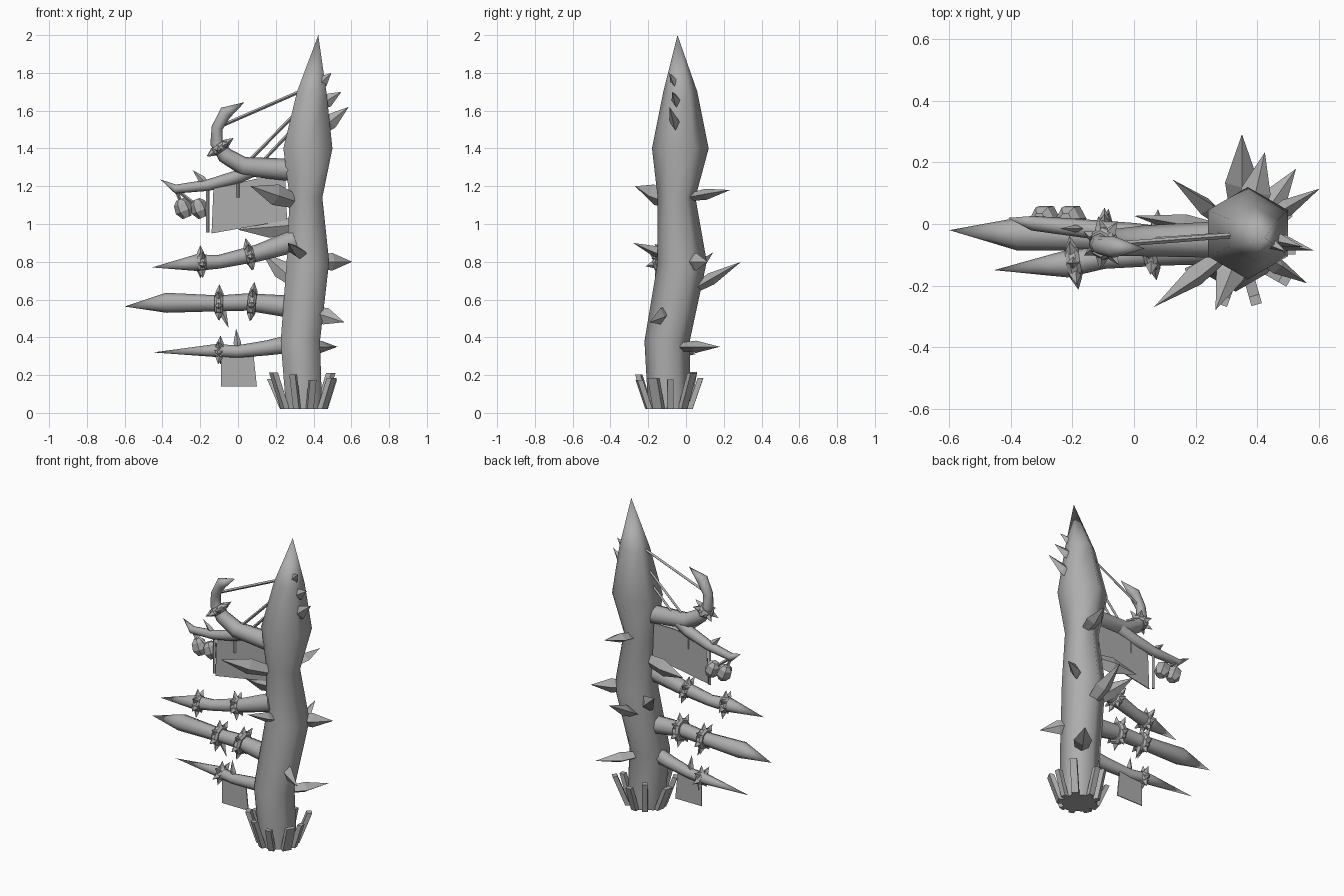
import bpy, bmesh, math, random
from mathutils import Vector

cube = bpy.data.objects.get("Cube")
if cube:
    bpy.data.objects.remove(cube)

UP, BACK = Vector((0, 0, 1)), Vector((0, 1, 0))
rng = random.Random(4)

grey = (0.42, 0.42, 0.42, 1)
material = bpy.data.materials.new("weathered grey")
material.use_nodes = True
material.diffuse_color = grey
material.node_tree.nodes["Principled BSDF"].inputs["Base Color"].default_value = grey


def finish(name, bm, smooth=False):
    bmesh.ops.recalc_face_normals(bm, faces=bm.faces)
    mesh = bpy.data.meshes.new(name)
    bm.to_mesh(mesh)
    bm.free()
    mesh.materials.append(material)
    part = bpy.data.objects.new(name, mesh)
    bpy.context.collection.objects.link(part)
    if smooth:
        bpy.ops.object.select_all(action="DESELECT")
        part.select_set(True)
        bpy.context.view_layer.objects.active = part
        bpy.ops.object.shade_smooth_by_angle(angle=math.radians(70))


def frame(direction):
    reference = UP if abs(direction.y) > 0.8 else BACK
    side = reference.cross(direction).normalized()
    return side, direction.cross(side)


def loft(bm, path, radii, sides, turn=0, flat=1, level=False):
    """Skin rings along a path; a zero radius closes to a point."""
    rings = []
    last = len(path) - 1
    for i, (point, radius) in enumerate(zip(path, radii)):
        along = (path[min(i + 1, last)] - path[max(i - 1, 0)]).normalized()
        u, v = frame(UP if level else along)
        count = sides if radius else 1
        angles = [turn + math.tau * k / sides for k in range(count)]
        rings.append([bm.verts.new(point + radius * (u * math.cos(a) + v * flat * math.sin(a)))
                      for a in angles])
    for lower, upper in zip(rings, rings[1:]):
        for k in range(sides):
            j = (k + 1) % sides
            if len(upper) == 1:
                bm.faces.new((lower[k], lower[j], upper[0]))
            else:
                bm.faces.new((lower[k], lower[j], upper[j], upper[k]))
    for end in (rings[0], rings[-1]):
        if len(end) > 1:
            bm.faces.new(end)


def tube(name, path, radii, sides, smooth=False, **options):
    bm = bmesh.new()
    loft(bm, path, radii, sides, **options)
    finish(name, bm, smooth)


def thorn(name, base, tip, radius):
    tube(name, [base, base.lerp(tip, 0.4), tip], [radius * 0.7, radius, 0], 4, flat=0.6)


# Trunk: crooked six-sided post with a pointed head
trunk = [Vector(p) for p in (
    (0.35, -0.09, 0.02), (0.33, -0.1, 0.38), (0.37, -0.02, 0.8), (0.36, -0.05, 1.14),
    (0.37, -0.03, 1.4), (0.39, -0.03, 1.7), (0.425, -0.045, 2))]
tube("trunk", trunk, [0.11, 0.12, 0.13, 0.1, 0.15, 0.09, 0], 6, True,
     turn=math.radians(30), level=True)


def trunk_at(height):
    for a, b in zip(trunk, trunk[1:]):
        if height <= b.z:
            return a.lerp(b, (height - a.z) / (b.z - a.z))


# Large thorns: height on the trunk, heading in degrees, reach, rise
for height, heading, reach, rise in (
        (1.7, -30, 0.12, 0.1), (1.6, -15, 0.17, 0.1), (1.45, -15, 0.22, 0.17),
        (0.8, 30, 0.27, 0), (0.55, -30, 0.25, -0.07), (0.35, 55, 0.34, 0),
        (1.1, -143, 0.37, 0.1), (1.13, 77, 0.29, 0.05), (0.8, -112, 0.28, 0.1),
        (0.6, 90, 0.35, 0.2), (0.65, 140, 0.3, 0.2), (1, 170, 0.37, -0.03)):
    heading = math.radians(heading)
    out = Vector((math.cos(heading), math.sin(heading), 0))
    root = trunk_at(height)
    tip = root + out * reach + UP * rise
    thorn("trunk_thorn", root.lerp(tip, 0.25), tip, 0.02 + reach / 10)

# Wooden stakes driven in around the foot, leaning outward
stakes = 9
for k in range(stakes):
    angle = math.tau * k / stakes + rng.uniform(0, 0.2)
    out = Vector((math.cos(angle), math.sin(angle), 0))
    side = out.cross(UP) * rng.uniform(0.015, 0.03)
    foot = trunk[0] + out * 0.11
    head = foot + out * rng.uniform(0.03, 0.08) + UP * rng.uniform(0.15, 0.2)
    bm = bmesh.new()
    corners = [bm.verts.new(end + side * s + out * depth)
               for end in (foot, head) for s in (-1, 1) for depth in (-0.015, 0.015)]
    bmesh.ops.convex_hull(bm, input=corners)
    finish("foot_stake", bm)


# Branches: stations of (x, z, radius), drifting sideways from y_root to y_tip
def branch(name, stations, y_root, y_tip):
    drift = (y_tip - y_root) / (len(stations) - 1)
    path = [Vector((x, y_root + drift * i, z)) for i, (x, z, _) in enumerate(stations)]
    radii = [r for _, _, r in stations]
    tube(name, path, radii, 8, True)
    return path, radii


upper = branch("upper_spear", ((0.3, 0.91, 0.06), (0.1, 0.845, 0.045), (-0.1, 0.8, 0.036),
                               (-0.22, 0.795, 0.044), (-0.455, 0.77, 0)), -0.07, -0.15)
middle = branch("middle_spear", ((0.3, 0.56, 0.06), (0.05, 0.587, 0.046), (-0.1, 0.58, 0.042),
                                 (-0.38, 0.583, 0.053), (-0.6, 0.563, 0)), -0.07, -0.02)
lower = branch("lower_spear", ((0.3, 0.37, 0.05), (0.16, 0.345, 0.04), (0, 0.325, 0.033),
                               (-0.12, 0.33, 0.034), (-0.45, 0.32, 0)), -0.09, 0)
horn = branch("horn_branch", ((0.3, 1.285, 0.06), (0.03, 1.305, 0.05), (-0.07, 1.365, 0.043),
                              (-0.115, 1.43, 0.033), (-0.11, 1.51, 0.03),
                              (-0.065, 1.59, 0.035), (0.035, 1.645, 0)), -0.05, -0.08)
fork = branch("forked_branch", ((0.1, 1.3, 0.04), (0, 1.25, 0.036), (-0.16, 1.205, 0.03),
                                (-0.33, 1.185, 0.024), (-0.41, 1.235, 0)), -0.05, 0.02)

# Small thorns on the branches
for (path, _), station, lean, rise in ((fork, 2, -0.08, 0.08), (lower, 2, -0.01, 0.12),
                                       (middle, 2, 0.05, -0.13)):
    start = path[station]
    thorn("twig_thorn", start, start + Vector((lean, 0, rise)), 0.02)


# Spiked collars clasped around a branch, part way past one of its stations
def collar(limb, station, part, spikes=7):
    path, radii = limb
    start, end = path[station:station + 2]
    centre = start.lerp(end, part)
    axis = (end - start).normalized()
    u, v = frame(axis)
    radius = max(radii[station:station + 2]) * 1.12
    bm = bmesh.new()
    loft(bm, [centre + axis * d for d in (-0.022, -0.01, 0.01, 0.022)],
         [radius * s for s in (0.9, 1.1, 1.1, 0.9)], 8)
    for k in range(spikes):
        angle = math.tau * k / spikes
        out = u * math.cos(angle) + v * math.sin(angle)
        loft(bm, [centre + out * radius, centre + out * (radius + 0.042)], [0.02, 0], 4)
    finish("spiked_collar", bm)


collar(upper, 1, 0.2)
collar(upper, 2, 0.8)
collar(middle, 0, 0.9)
collar(middle, 2, 0)
collar(lower, 2, 0.8)
collar(horn, 2, 0.6)


# Ragged cloths
def cloth(name, outline, y):
    bm = bmesh.new()
    corners = [bm.verts.new((x, y + d, z)) for d in (-0.003, 0.003) for x, z in outline]
    bmesh.ops.convex_hull(bm, input=corners)
    finish(name, bm)


cloth("banner", ((-0.13, 1.19), (0.1, 1.24), (0.25, 1.24), (0.26, 1.02), (-0.14, 0.95)), -0.03)
cloth("lower_rag", ((-0.09, 0.33), (0.08, 0.33), (0.1, 0.14), (-0.09, 0.14)), -0.035)


# Ropes and hanging straps
def rope(start, end):
    tube("rope", [start, end], [0.009, 0.009], 4)


horn_path, fork_path = horn[0], fork[0]
rope(horn_path[4], trunk_at(1.73))
rope(horn_path[1], trunk_at(1.67))
rope(fork_path[0], trunk_at(1.6))
rope(fork_path[1], fork_path[1] - UP * 0.11)
rope(fork_path[2], fork_path[2] - UP * 0.25)

# Faceted lumps hanging from the fork
for shift in (0.04, 0.125):
    lump = fork_path[3] + Vector((shift, 0.015, -0.1))
    rope(fork_path[3], lump)
    slant = Vector((0.02, 0, -0.05))
    tube("hanging_lump", [lump + slant * t for t in (-0.9, -0.5, 0.3, 1)],
         [0.02, 0.042, 0.048, 0.025], 6)
